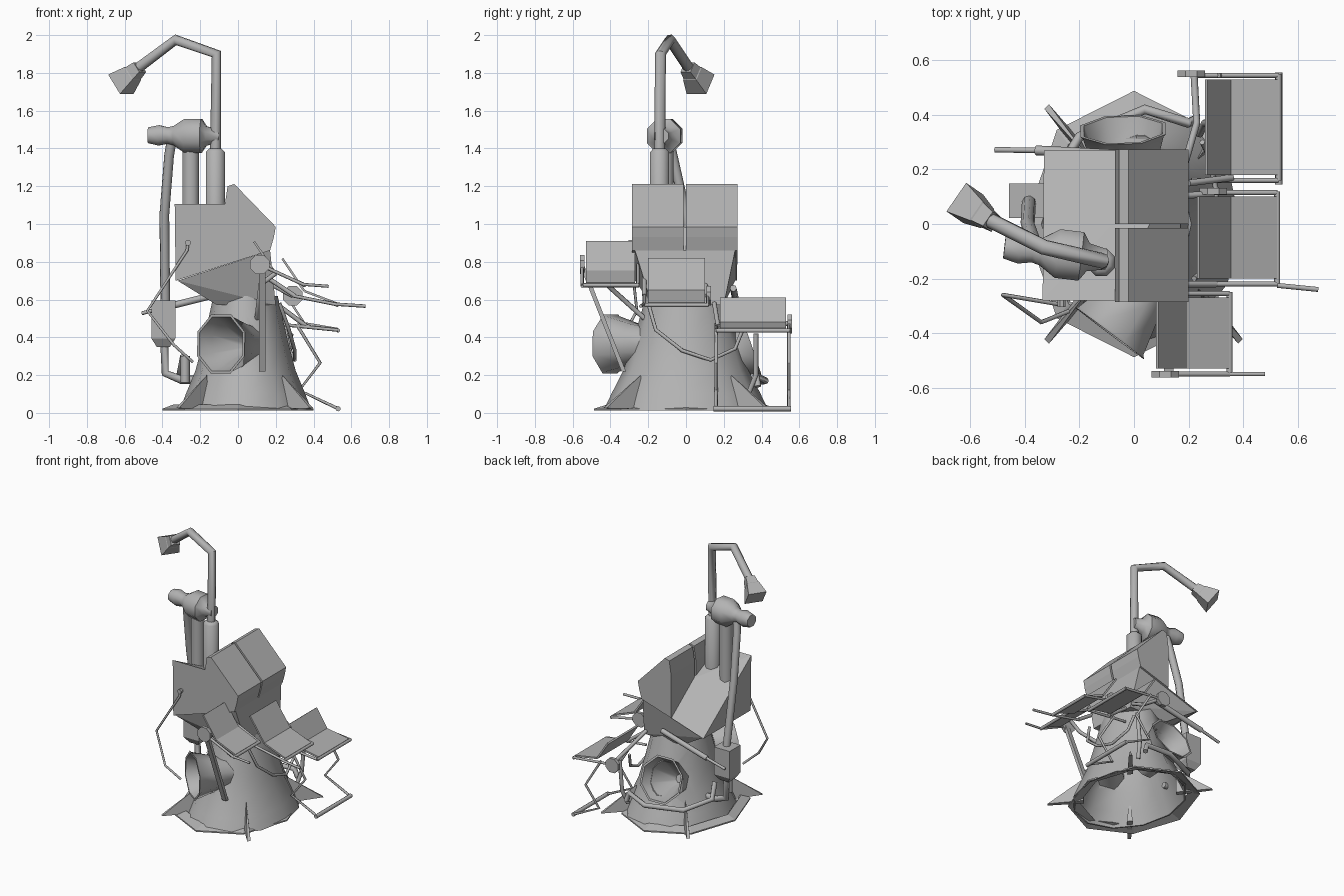
import bpy, bmesh, math
from mathutils import Vector

cube = bpy.data.objects.get("Cube")
if cube:
    bpy.data.objects.remove(cube, do_unlink=True)

GREY = (0.45, 0.45, 0.45, 1)
mat = bpy.data.materials.new("plain grey")
mat.use_nodes = True
mat.diffuse_color = GREY
mat.node_tree.nodes["Principled BSDF"].inputs["Base Color"].default_value = GREY


def select(ob):
    bpy.ops.object.select_all(action='DESELECT')
    ob.select_set(True)
    bpy.context.view_layer.objects.active = ob


def finish(name, bm, smooth=0):
    """Turn a bmesh into a named object, optionally smooth shaded."""
    bmesh.ops.remove_doubles(bm, verts=bm.verts, dist=0.0001)
    bmesh.ops.recalc_face_normals(bm, faces=bm.faces)
    mesh = bpy.data.meshes.new(name)
    bm.to_mesh(mesh)
    bm.free()
    mesh.materials.append(mat)
    ob = bpy.data.objects.new(name, mesh)
    bpy.context.collection.objects.link(ob)
    if smooth:
        select(ob)
        bpy.ops.object.shade_smooth_by_angle(angle=math.radians(smooth))
    return ob


def loft(name, start, end, rings, sides=8, smooth=0, stretch=1, turn=0.5, caps=True):
    """Rings (position 0..1, radius) swept from start to end."""
    a, b = Vector(start), Vector(end)
    q = (b - a).to_track_quat('Z', 'Y')
    bm = bmesh.new()
    loops = []
    for t, r in rings:
        loop = []
        for i in range(sides):
            w = math.tau * (i + turn) / sides
            p = Vector((r * math.cos(w), r * stretch * math.sin(w), 0))
            loop.append(bm.verts.new(a.lerp(b, t) + q @ p))
        loops.append(loop)
    for lo, hi in zip(loops, loops[1:]):
        for i in range(sides):
            j = (i + 1) % sides
            bm.faces.new((lo[i], lo[j], hi[j], hi[i]))
    if caps:
        bm.faces.new(loops[0])
        bm.faces.new(loops[-1])
    return finish(name, bm, smooth)


def prism(name, outline, y0, y1):
    """Extrude an x-z outline along y."""
    bm = bmesh.new()
    face = bm.faces.new([bm.verts.new((x, y0, z)) for x, z in outline])
    new = bmesh.ops.extrude_face_region(bm, geom=[face])["geom"]
    verts = [g for g in new if isinstance(g, bmesh.types.BMVert)]
    bmesh.ops.translate(bm, verts=verts, vec=(0, y1 - y0, 0))
    return finish(name, bm)


def hull(name, points):
    bm = bmesh.new()
    verts = [bm.verts.new(p) for p in points]
    bmesh.ops.convex_hull(bm, input=verts)
    return finish(name, bm)


def tube(name, radius, *points):
    """Round bent pipe through the points."""
    curve = bpy.data.curves.new(name, 'CURVE')
    curve.dimensions = '3D'
    curve.bevel_depth = radius
    curve.bevel_resolution = 2
    curve.use_fill_caps = True
    spline = curve.splines.new('POLY')
    spline.points.add(len(points) - 1)
    for sp, p in zip(spline.points, points):
        sp.co = (*p, 1)
    ob = bpy.data.objects.new(name, curve)
    bpy.context.collection.objects.link(ob)
    select(ob)
    bpy.ops.object.convert(target='MESH')
    ob = bpy.context.object
    ob.data.materials.clear()
    ob.data.materials.append(mat)
    bpy.ops.object.shade_smooth_by_angle(angle=math.radians(55))


# Hollow flared skirt, open underneath
outer = [(0, 0.35), (0.15, 0.315), (0.35, 0.265), (0.6, 0.225), (0.85, 0.19), (1, 0.17)]
inner = [(t, r - 0.01) for t, r in reversed(outer)]
body = loft("body", (0.04, 0, 0.012), (0.04, 0, 0.62), outer + inner + outer[:1],
            sides=12, smooth=40, stretch=1.25, turn=0, caps=False)

# Thin eight-sided rim spreading around the foot of the skirt
loft("base_rim", (0, 0, 0.012), (0, 0, 0.045),
     [(0, 0.40), (0.3, 0.40), (1, 0.34), (0.7, 0.33), (0, 0.40)],
     stretch=1.22, turn=0, caps=False)

# Octagonal horns let into the body
horn = [(0, 0.09), (0.5, 0.12), (0.97, 0.16), (1, 0.17), (1, 0.155), (0.75, 0.125), (0.2, 0.03)]
for name, start, end in (("front_horn", (0.09, -0.16, 0.36), (-0.09, -0.40, 0.365)),
                         ("back_horn", (-0.03, 0.06, 0.25), (-0.04, 0.345, 0.35))):
    cutter = loft("horn_cutter", start, end, [(0.2, 0.09), (0.75, 0.125), (1.5, 0.15)])
    select(body)
    cut = body.modifiers.new("opening", 'BOOLEAN')
    cut.operation = 'DIFFERENCE'
    cut.object = cutter
    bpy.ops.object.modifier_apply(modifier=cut.name)
    bpy.data.objects.remove(cutter, do_unlink=True)
    loft(name, start, end, horn, smooth=50)

# Spiked feet on the diagonals
for sx in (-1, 1):
    for sy in (-1, 1):
        tip = Vector((0.035 + sx * 0.355, sy * 0.43, 0.025))
        root = Vector((0.035 + sx * 0.2, sy * 0.24, 0.02))
        side = Vector((-sy, sx, 0)) * 0.014
        hull("foot_spike", [tip + side * 0.6, tip - side * 0.6, root + side, root - side,
                            root + Vector((0, 0, 0.18))])

# Neck that widens into the housing
neck = [(x, y, 0.57) for x in (-0.11, 0.2) for y in (-0.18, 0.2)]
rim = [(x, y, z) for x, z in ((-0.32, 0.7), (0.17, 0.86)) for y in (-0.27, 0.26)]
hull("neck", neck + rim)

# Wedge housing whose deck falls away to the back, and two slanted cabinets
base = [(x, y, z) for x, z in ((-0.33, 0.7), (0.17, 0.86)) for y in (-0.28, 0.27)]
hull("housing", base + [(-0.335, -0.28, 1.105), (-0.06, -0.28, 1.105)])
cabinet = [(-0.07, 0.785), (-0.07, 1.1), (-0.055, 1.2), (-0.02, 1.212), (0.2, 0.985),
           (0.19, 0.93), (0.17, 0.86)]
for y0, y1 in ((-0.285, -0.014), (0.0, 0.273)):
    prism("cabinet", cabinet, y0, y1)

# Chimneys, post lamp and pressure drum
loft("short_chimney", (-0.25, -0.11, 0.93), (-0.25, -0.11, 1.42), [(0, 0.047), (1, 0.047)], smooth=50)
loft("lamp_socket", (-0.12, -0.14, 0.93), (-0.12, -0.14, 1.4),
     [(0, 0.054), (0.96, 0.054), (1, 0.035)], smooth=50)
tube("lamp_post", 0.029, (-0.12, -0.14, 1.36), (-0.115, -0.135, 1.9),
     (-0.33, -0.085, 1.975), (-0.53, 0.015, 1.825))
loft("lamp_shade", (-0.52, 0.008, 1.83), (-0.62, 0.077, 1.74),
     [(0, 0.045), (0.35, 0.055), (0.38, 0.06), (1, 0.09)], sides=4)
loft("drum", (-0.10, -0.13, 1.465), (-0.475, -0.085, 1.47),
     [(0, 0.04), (0.18, 0.055), (0.25, 0.097), (0.48, 0.097), (0.64, 0.055),
      (0.72, 0.047), (0.85, 0.058), (1, 0.045)], smooth=50)

# Downpipe with junction box
tube("downpipe", 0.026, (-0.35, -0.09, 1.45), (-0.365, -0.07, 1.36),
     (-0.39, 0, 1.05), (-0.385, 0.08, 0.58))
loft("junction_box", (-0.395, 0.085, 0.35), (-0.395, 0.085, 0.595),
     [(0, 0.05), (0.18, 0.09), (1, 0.09)], sides=4)
tube("drain_pipe", 0.022, (-0.39, 0.085, 0.38), (-0.385, 0.085, 0.21), (-0.3, 0.07, 0.175),
     (-0.2, 0.07, 0.175))
tube("belt_pipe", 0.018, (-0.29, 0.08, 0.3), (-0.31, 0.14, 0.2), (-0.2, 0.32, 0.16),
     (0.04, 0.42, 0.17), (0.2, 0.37, 0.2), (0.22, 0.38, 0.14))
tube("valve", 0.025, (-0.28, -0.1, 0.16), (-0.28, -0.1, 0.3))

# Jointed front rod and straight back arm with a thin tip
tube("front_rod", 0.008, (-0.265, -0.285, 0.9), (-0.27, -0.295, 0.86), (-0.48, -0.26, 0.54),
     (-0.34, -0.36, 0.36), (-0.24, -0.32, 0.27))
loft("rod_pivot", (-0.265, -0.275, 0.9), (-0.265, -0.305, 0.9), [(0, 0.016), (1, 0.016)])
tube("back_arm", 0.018, (0.02, 0.25, 0.66), (-0.36, 0.27, 0.565))
tube("back_arm_tip", 0.01, (-0.35, 0.27, 0.568), (-0.51, 0.272, 0.527))


def tray(name, back, joint, front, pivot, y0, y1, disc_y):
    """Folding tray: back plate, shelf plate, rod frame and pivot disc."""
    for part, p, q in (("back", back, joint), ("shelf", joint, front)):
        d = (Vector(q) - Vector(p)).normalized() * 0.012
        prism(f"{name}_{part}", [p, q, (q[0] + d.y, q[1] - d.x), (p[0] + d.y, p[1] - d.x)], y0, y1)
    for y in (y0 - 0.02, y1 + 0.015):
        tube(f"{name}_side_rod", 0.009, (pivot[0], y, pivot[1]), (front[0], y, front[1] - 0.012))
    tube(f"{name}_cross_rod", 0.011, (front[0], y0 - 0.02, front[1] - 0.014),
         (front[0], y1 + 0.02, front[1] - 0.014))
    loft(f"{name}_pivot_disc", (pivot[0], disc_y - 0.012, pivot[1]),
         (pivot[0], disc_y + 0.012, pivot[1]), [(0, 0.055), (1, 0.055)])


tray("high_tray", (0.09, 0.91), (0.195, 0.755), (0.35, 0.69), (0.115, 0.785), -0.53, -0.27, -0.55)
tray("middle_tray", (0.24, 0.82), (0.355, 0.65), (0.525, 0.585), (0.29, 0.62), -0.2, 0.1, 0.12)
tray("low_tray", (0.27, 0.61), (0.355, 0.48), (0.53, 0.45), (0.21, 0.47), 0.18, 0.53, 0.55)

# Pegs past the shelf ends and arms that carry the trays
tube("high_peg", 0.008, (0.35, -0.55, 0.68), (0.48, -0.55, 0.67))
tube("middle_peg", 0.009, (0.525, -0.225, 0.575), (0.675, -0.24, 0.565))
hull("hanging_bar", [(x, y + dy, z) for x in (0.11, 0.145)
                     for y, z in ((-0.55, 0.78), (-0.33, 0.22)) for dy in (-0.012, 0.012)])
tube("high_arm", 0.013, (0.1, -0.22, 0.5), (0.12, -0.42, 0.68), (0.2, -0.42, 0.74))
tube("middle_arm", 0.012, (0.1, 0.1, 0.72), (0.29, 0.11, 0.62))
tube("middle_brace", 0.012, (0.12, -0.22, 0.74), (0.3, -0.22, 0.62))
tube("low_arm", 0.013, (0.18, 0.2, 0.6), (0.23, 0.37, 0.5), (0.22, 0.55, 0.47))
tube("low_support", 0.012, (0.2, 0.15, 0.58), (0.36, 0.17, 0.46))

# Zigzag legs below the low tray
for y in (0.16, 0.545):
    tube("zigzag_leg", 0.009, (0.31, y, 0.47), (0.435, y, 0.265), (0.325, y, 0.12), (0.53, y, 0.022))
tube("leg_foot_rod", 0.014, (0.53, 0.145, 0.022), (0.53, 0.555, 0.022))
tube("leg_knee_hose", 0.014, (0.24, 0.33, 0.1), (0.26, 0.37, 0.2), (0.28, 0.37, 0.42))

# Slack hose looping across the body
tube("slack_hose", 0.01, (0.22, -0.2, 0.58), (0.27, -0.16, 0.44), (0.3, -0.02, 0.33),
     (0.3, 0.13, 0.28), (0.27, 0.26, 0.34), (0.25, 0.3, 0.44))
